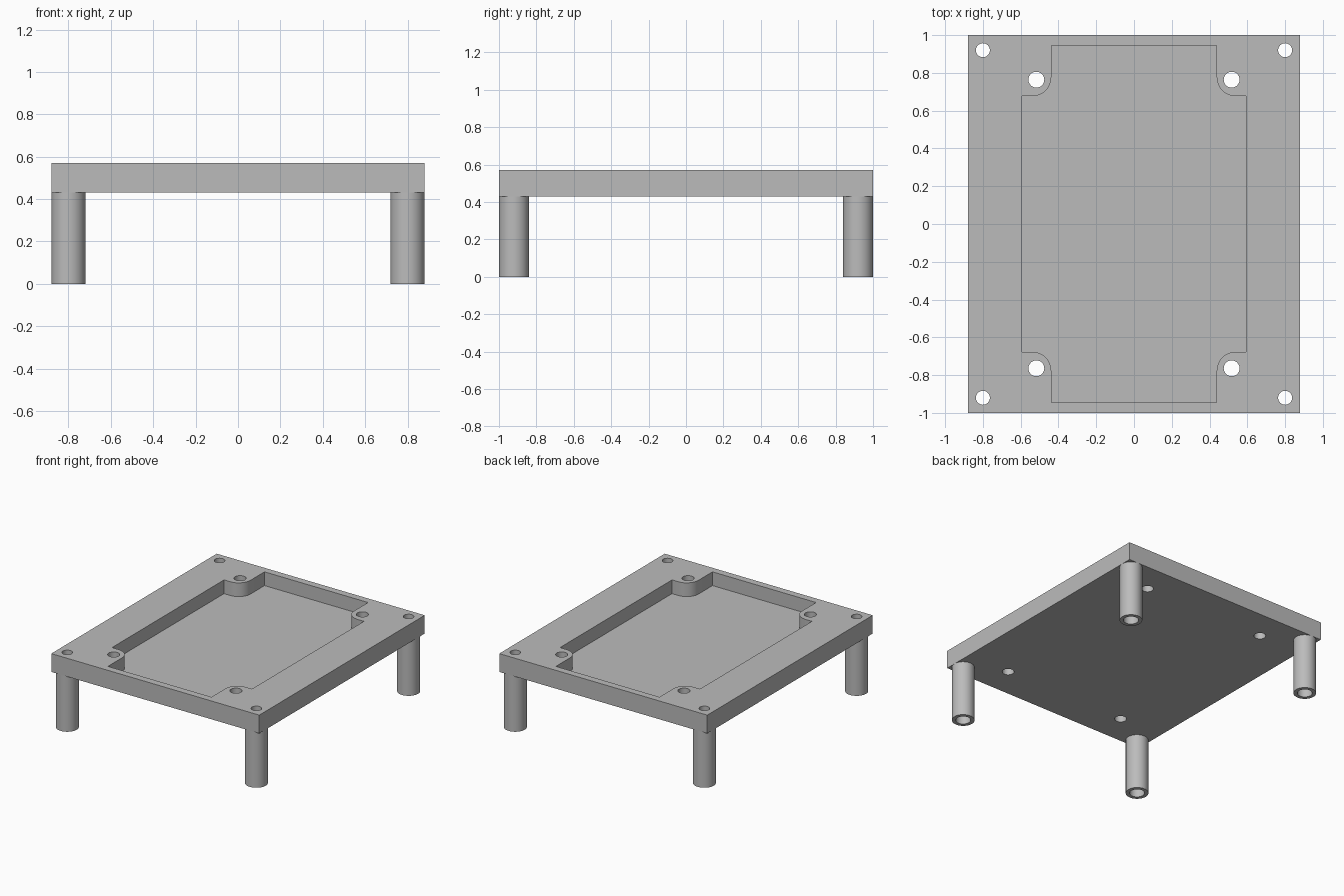
import bpy, bmesh
from math import cos, sin, pi

cube = bpy.data.objects.get("Cube")
if cube:
    bpy.data.objects.remove(cube, do_unlink=True)

WIDTH, LENGTH = 1.76, 2.0
PLATE_BOTTOM, PLATE_TOP, POCKET_FLOOR = 0.43, 0.57, 0.465
LEG_R, LEG_BORE, SCREW_R, BOSS_HOLE_R, BOSS_R = 0.08, 0.053, 0.037, 0.042, 0.1
LEG_X, LEG_Y = 0.80, 0.92
HOLE_X, HOLE_Y = 0.517, 0.764
CORNERS = [("front_left", 1, -1), ("front_right", -1, -1),
           ("back_left", 1, 1), ("back_right", -1, 1)]

grey = bpy.data.materials.new("mid grey")
grey.use_nodes = True
colour = (0.5, 0.5, 0.5, 1)
grey.diffuse_color = colour
grey.node_tree.nodes["Principled BSDF"].inputs["Base Color"].default_value = colour


def prism(name, outline, z0, z1):
    """Extrude a counter-clockwise outline from z0 to z1."""
    bm = bmesh.new()
    base = bm.faces.new([bm.verts.new((x, y, z0)) for x, y in outline])
    top = bmesh.ops.extrude_face_region(bm, geom=[base])["geom"]
    moved = [v for v in top if isinstance(v, bmesh.types.BMVert)]
    bmesh.ops.translate(bm, verts=moved, vec=(0, 0, z1 - z0))
    bmesh.ops.recalc_face_normals(bm, faces=bm.faces)
    mesh = bpy.data.meshes.new(name)
    bm.to_mesh(mesh)
    bm.free()
    mesh.materials.append(grey)
    obj = bpy.data.objects.new(name, mesh)
    bpy.context.collection.objects.link(obj)
    return obj


def circle(x, y, r, n=48):
    return [(x + r * cos(2 * pi * i / n), y + r * sin(2 * pi * i / n)) for i in range(n)]


def cut(obj, cutter):
    """Subtract the cutter, then discard it."""
    cutter.hide_render = True
    mod = obj.modifiers.new("cut", 'BOOLEAN')
    mod.operation, mod.solver, mod.object = 'DIFFERENCE', 'EXACT', cutter
    bpy.context.view_layer.objects.active = obj
    bpy.ops.object.modifier_apply(modifier=mod.name)
    bpy.data.objects.remove(cutter, do_unlink=True)


def smooth(obj):
    bpy.ops.object.select_all(action='DESELECT')
    obj.select_set(True)
    bpy.context.view_layer.objects.active = obj
    bpy.ops.object.shade_smooth_by_angle(angle=pi / 6)


# Plate
w, l = WIDTH / 2, LENGTH / 2
plate = prism("top_plate", [(-w, -l), (w, -l), (w, l), (-w, l)], PLATE_BOTTOM, PLATE_TOP)

# Pocket outline: one quarter with a rounded boss bite, mirrored to all four
side_x, step_x, step_y, end_y = 0.592, 0.438, 0.677, 0.946
bite = [(step_x + BOSS_R * (1 - cos(a)), step_y + BOSS_R * (1 - sin(a)))
        for a in [pi / 2 * (1 - i / 12) for i in range(13)]]
quarter = [(side_x, step_y)] + bite + [(step_x, end_y)]
outline = []
for sx, sy in [(1, 1), (-1, 1), (-1, -1), (1, -1)]:
    part = [(x * sx, y * sy) for x, y in quarter]
    outline += part if sx == sy else part[::-1]
cut(plate, prism("pocket_cutter", outline, POCKET_FLOOR, PLATE_TOP + 0.1))

# Screw holes and hollow legs at each corner
for name, sx, sy in CORNERS:
    x, y = LEG_X * sx, LEG_Y * sy
    for hx, hy, r in [(x, y, SCREW_R), (HOLE_X * sx, HOLE_Y * sy, BOSS_HOLE_R)]:
        cut(plate, prism("hole_cutter", circle(hx, hy, r), PLATE_BOTTOM - 0.1, PLATE_TOP + 0.1))
    leg = prism(name + "_leg", circle(x, y, LEG_R), 0, PLATE_BOTTOM)
    cut(leg, prism("bore_cutter", circle(x, y, LEG_BORE), -0.1, PLATE_BOTTOM + 0.1))
    smooth(leg)
smooth(plate)
